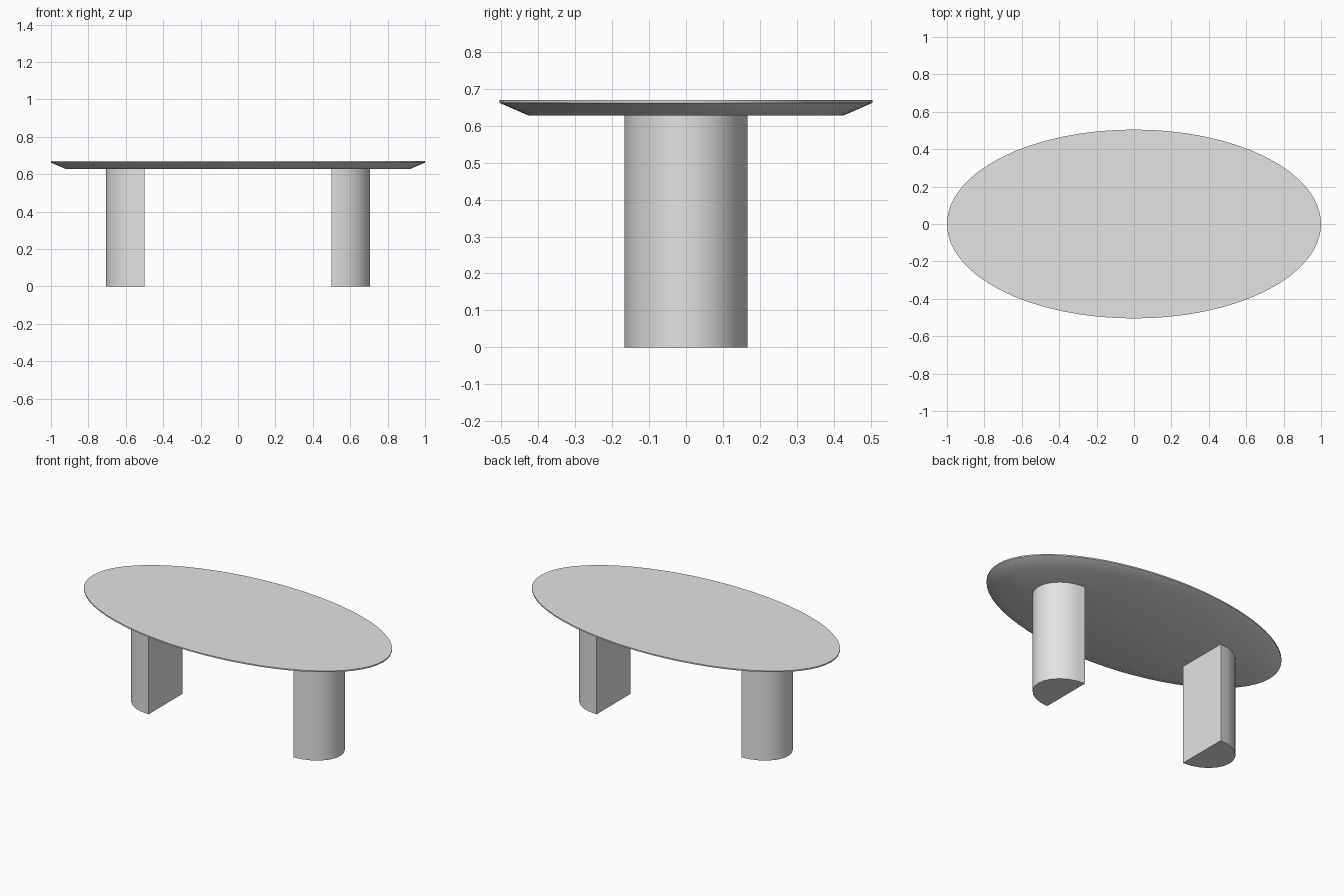
import bpy
import bmesh
import math

if "Cube" in bpy.data.objects:
    bpy.data.objects.remove(bpy.data.objects["Cube"])

# Single warm light grey for the whole table
stone = bpy.data.materials.new("warm_light_grey")
stone.diffuse_color = (0.78, 0.77, 0.755, 1.0)
stone.use_nodes = True
stone.node_tree.nodes["Principled BSDF"].inputs["Base Color"].default_value = stone.diffuse_color


def loft(name, rings):
    """Solid from stacked closed rings of (x, y, z) points, capped at both ends."""
    bm = bmesh.new()
    loops = [[bm.verts.new(p) for p in ring] for ring in rings]
    n = len(loops[0])
    bm.faces.new(loops[0])
    bm.faces.new(loops[-1])
    for low, high in zip(loops, loops[1:]):
        for i in range(n):
            j = (i + 1) % n
            bm.faces.new((low[i], low[j], high[j], high[i]))
    bmesh.ops.recalc_face_normals(bm, faces=bm.faces)
    mesh = bpy.data.meshes.new(name)
    bm.to_mesh(mesh)
    bm.free()
    mesh.materials.append(stone)
    obj = bpy.data.objects.new(name, mesh)
    bpy.context.collection.objects.link(obj)
    bpy.ops.object.select_all(action='DESELECT')
    obj.select_set(True)
    bpy.context.view_layer.objects.active = obj
    bpy.ops.object.shade_smooth_by_angle(angle=math.radians(25))
    return obj


def ellipse(rx, ry, z, n=64):
    return [(rx * math.cos(math.tau * i / n), ry * math.sin(math.tau * i / n), z)
            for i in range(n)]


def half_ellipse(side, z, n=12):
    """D-shaped section, flat face towards the middle of the table."""
    pts = []
    for i in range(n + 1):
        a = -math.pi / 2 + math.pi * i / n
        pts.append((side * (0.5 + 0.205 * math.cos(a)), 0.166 * math.sin(a), z))
    return pts


# Oval top: undercut bevel below a thin upright rim
loft("table_top", [ellipse(0.92, 0.427, 0.628),
                   ellipse(1.0, 0.505, 0.662),
                   ellipse(1.0, 0.505, 0.67)])

# Two mirrored half-round legs
for side, label in ((-1, "left"), (1, "right")):
    loft(label + "_leg", [half_ellipse(side, 0.0), half_ellipse(side, 0.628)])
